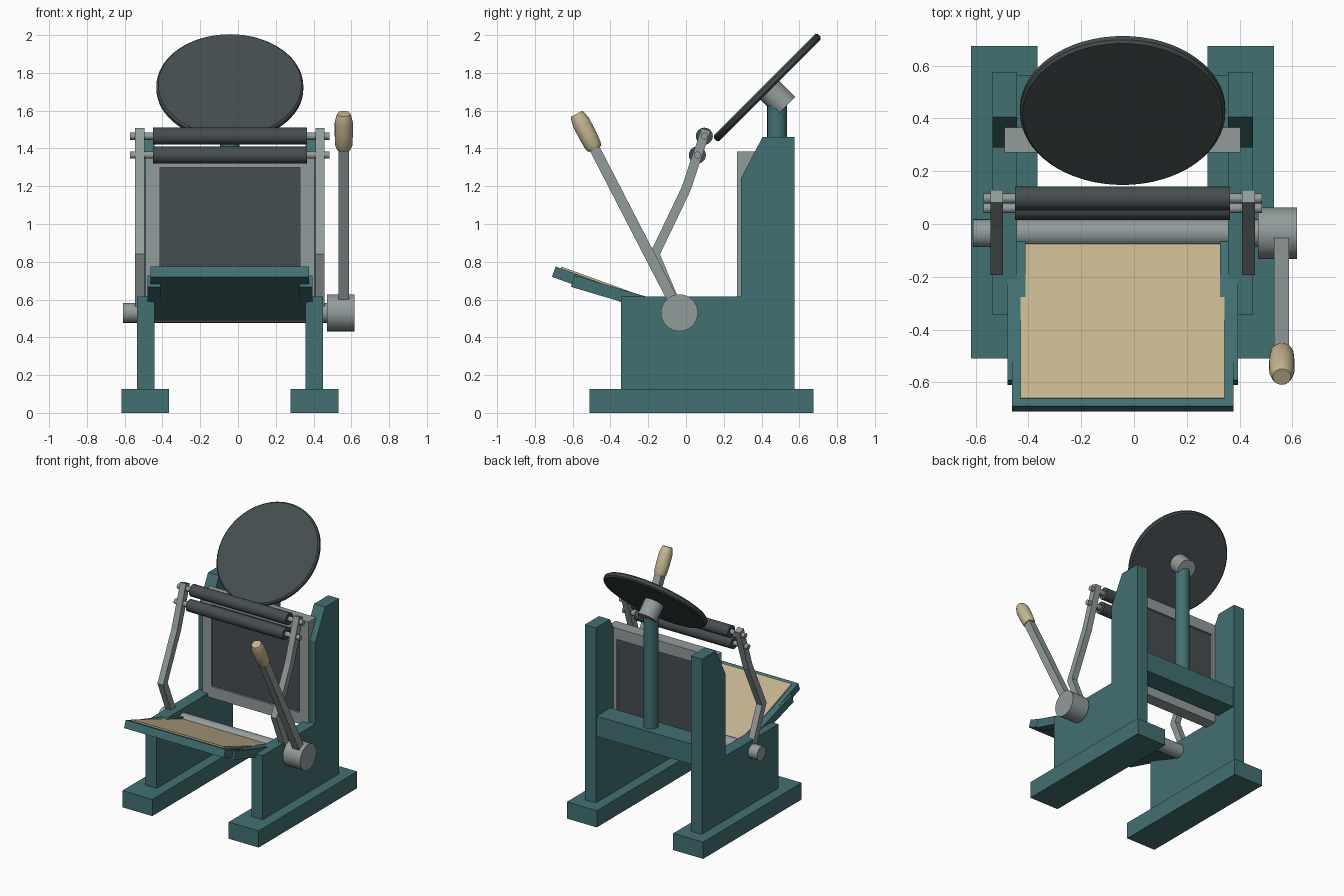
import bpy, bmesh, math
from mathutils import Vector

if "Cube" in bpy.data.objects:
    bpy.data.objects.remove(bpy.data.objects["Cube"])

CX = -0.043  # centre plane of the frame


def material(name, rgb):
    m = bpy.data.materials.new(name)
    m.diffuse_color = (*rgb, 1)
    m.use_nodes = True
    m.node_tree.nodes["Principled BSDF"].inputs["Base Color"].default_value = m.diffuse_color
    return m


TEAL = material("teal_paint", (0.055, 0.16, 0.17))
DARK = material("dark_rubber", (0.06, 0.075, 0.08))
STEEL = material("steel", (0.29, 0.33, 0.33))
WOOD = material("wood", (0.56, 0.46, 0.28))


def finish(name, bm, mat, smooth=False):
    bmesh.ops.recalc_face_normals(bm, faces=bm.faces[:])
    me = bpy.data.meshes.new(name)
    bm.to_mesh(me)
    bm.free()
    me.materials.append(mat)
    ob = bpy.data.objects.new(name, me)
    bpy.context.collection.objects.link(ob)
    if smooth:
        bpy.context.view_layer.objects.active = ob
        ob.select_set(True)
        bpy.ops.object.shade_smooth_by_angle(angle=math.radians(30))
        ob.select_set(False)
    return ob


def prism(name, yz, x0, x1, mat):
    """Side-view outline extruded along x."""
    bm = bmesh.new()
    face = bm.faces.new([bm.verts.new((x0, y, z)) for y, z in yz])
    ext = bmesh.ops.extrude_face_region(bm, geom=[face])
    verts = [v for v in ext["geom"] if isinstance(v, bmesh.types.BMVert)]
    bmesh.ops.translate(bm, verts=verts, vec=(x1 - x0, 0, 0))
    return finish(name, bm, mat)


def box(name, x0, x1, y0, y1, z0, z1, mat):
    return prism(name, [(y0, z0), (y1, z0), (y1, z1), (y0, z1)], x0, x1, mat)


def both_sides(name, yz, a, b, mat):
    """Mirrored pair of prisms, offsets a..b from the centre plane."""
    prism("left_" + name, yz, CX - b, CX - a, mat)
    prism("right_" + name, yz, CX + a, CX + b, mat)


def strip(path, w):
    """Outline of a mitred bar of width w along a y,z path."""
    p = [Vector(q) for q in path]
    left, right = [], []
    for i, q in enumerate(p):
        dirs = []
        if i > 0:
            dirs.append((q - p[i - 1]).normalized())
        if i < len(p) - 1:
            dirs.append((p[i + 1] - q).normalized())
        d = sum(dirs, Vector((0, 0))).normalized()
        n = Vector((-d.y, d.x)) * (w / 2 / d.dot(dirs[0]))
        left.append(tuple(q + n))
        right.append(tuple(q - n))
    return left + right[::-1]


def lathe(name, start, axis, profile, mat, n=32):
    """Closed solid of revolution; profile is (distance, radius) along axis."""
    rot = Vector(axis).to_track_quat('Z', 'Y')
    bm = bmesh.new()
    rings = []
    for d, r in profile:
        rings.append([bm.verts.new(Vector(start) + rot @ Vector(
            (r * math.cos(2 * math.pi * k / n), r * math.sin(2 * math.pi * k / n), d)))
            for k in range(n)])
    for a, b in zip(rings, rings[1:]):
        for k in range(n):
            j = (k + 1) % n
            bm.faces.new((a[k], a[j], b[j], b[k]))
    bm.faces.new(rings[0])
    bm.faces.new(rings[-1])
    return finish(name, bm, mat, True)


def rod_x(name, x0, x1, y, z, r, mat, n=24):
    return lathe(name, (x0, y, z), (1, 0, 0), [(0, r), (x1 - x0, r)], mat, n)


# Feet and stepped side frames
both_sides("foot", [(-.51, 0), (.675, 0), (.675, .127), (-.51, .127)], .322, .574, TEAL)
both_sides("side_frame", [(-.345, .127), (.575, .127), (.575, 1.46), (.405, 1.46),
                          (.29, 1.24), (.29, .615), (-.345, .615)], .4, .493, TEAL)
box("rear_crossbar", CX - .41, CX + .41, .4, .565, .63, .785, TEAL)

# Type bed: steel frame around a dark panel
both_sides("bed_stile", [(.27, .59), (.365, .59), (.365, 1.385), (.27, 1.385)], .371, .447, STEEL)
box("bed_top_rail", CX - .371, CX + .371, .27, .365, 1.3, 1.385, STEEL)
box("bed_bottom_rail", CX - .371, CX + .371, .27, .365, .59, .675, STEEL)
box("bed_panel", CX - .371, CX + .371, .285, .35, .675, 1.3, DARK)

# Ink disc with its hub and post
S = math.sqrt(.5)
centre = Vector((CX, .43, 1.7225))
back = Vector((0, S, -S))
lathe("ink_disc", centre - back * .02, back,
      [(0, .379), (.01, .389), (.03, .389), (.04, .379)], DARK, 64)
lathe("ink_disc_hub", centre, back, [(0, .07), (.141, .07)], STEEL)
lathe("ink_disc_post", (CX, .482, .77), (0, 0, 1), [(0, .052), (.88, .052)], TEAL, 24)

# Main shaft, lever hub, lever and wooden grip
SY, SZ = -.035, .53
rod_x("main_shaft", -.61, .5, SY, SZ, .053, STEEL)
rod_x("lever_hub", .47, .617, SY, SZ, .098, STEEL, 32)
u = Vector((0, -.459, .889))
tip = Vector((0, SY, SZ)) + u * 1.1
prism("lever", strip([(SY, SZ), (tip.y, tip.z)], .056), .531, .588, STEEL)
lathe("lever_grip", Vector((.56, SY, SZ)) + u * .975, u,
      [(0, .036), (.02, .045), (.08, .048), (.16, .048), (.195, .04), (.21, .034)], WOOD, 24)

# Roller arms and two ink rollers on axles
both_sides("roller_arm", strip([(SY, SZ), (-.165, .84), (0, 1.185), (.106, 1.5)], .05),
           .453, .501, STEEL)
for name, y, z in (("lower", .06, 1.365), ("upper", .097, 1.465)):
    rod_x(name + "_roller", CX - .407, CX + .407, y, z, .045, DARK, 32)
    rod_x(name + "_roller_axle", CX - .528, CX + .528, y, z, .019, STEEL, 16)

# Tilted platen with paper, carried by two arms from the shaft
d = Vector((.94, -.342))
n = Vector((.342, .94))
top = Vector((-.69, .775))


def slab(a, b, low, high):
    return [tuple(top + d * s + n * h) for s, h in ((a, low), (b, low), (b, high), (a, high))]


prism("platen", slab(0, .68, -.058, 0), CX - .42, CX + .42, TEAL)
prism("paper", slab(.03, .665, -.005, .01), CX - .386, CX + .386, WOOD)
both_sides("platen_arm", strip([(-.6, .698), (SY, SZ)], .064), .368, .437, TEAL)
